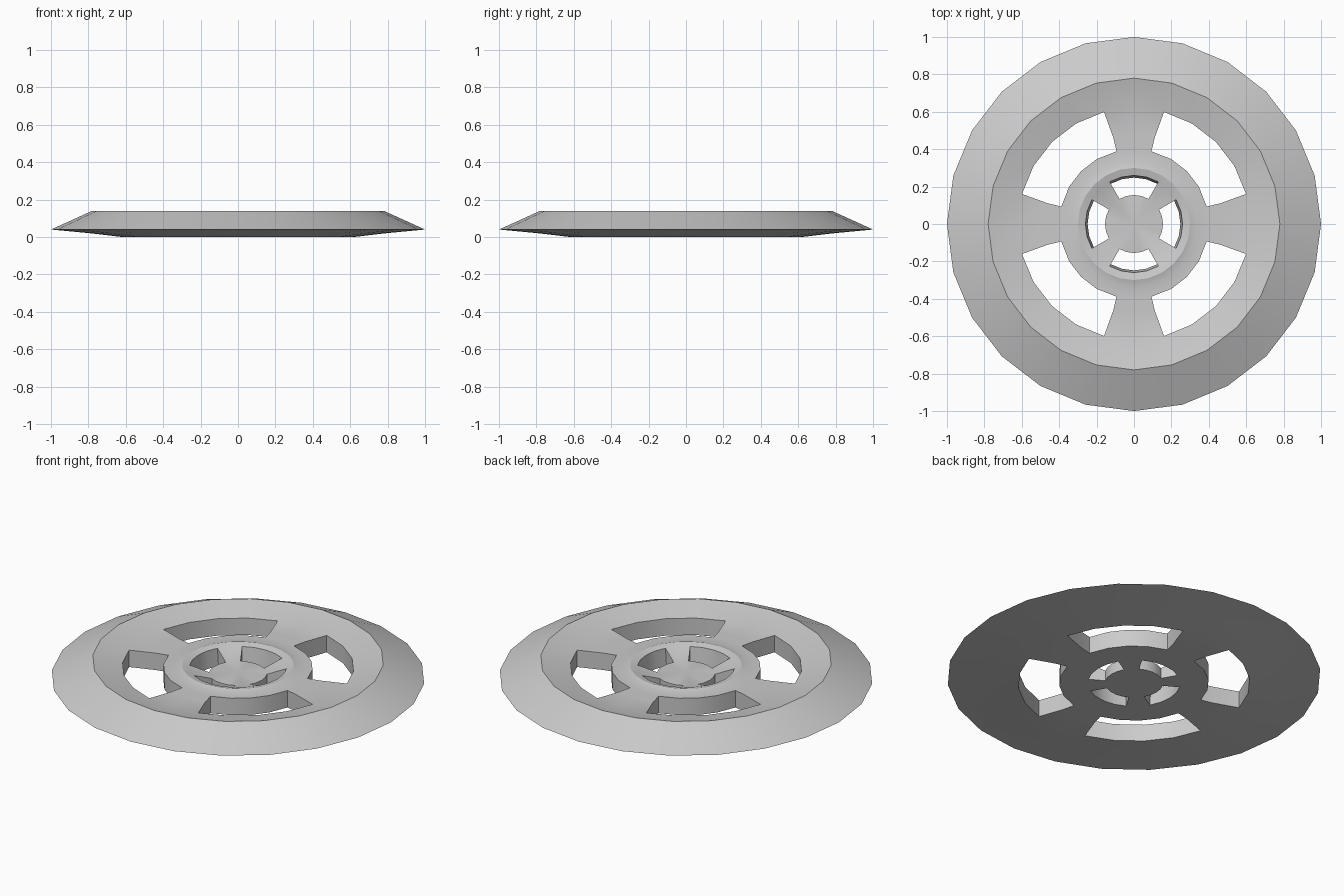
import bpy, bmesh, math

if "Cube" in bpy.data.objects:
    bpy.data.objects.remove(bpy.data.objects["Cube"])

N = 24
# radius on top, radius below, top height, bottom height (centre to rim)
RINGS = [(0, 0, 0.07, 0), (0.155, 0.155, 0.062, 0), (0.26, 0.248, 0.10, 0),
         (0.30, 0.30, 0.11, 0), (0.335, 0.335, 0.10, 0), (0.40, 0.40, 0.10, 0),
         (0.475, 0.475, 0.10, 0), (0.62, 0.62, 0.10, 0.0), (0.78, 0.78, 0.14, 0.019),
         (1.0, 1.0, 0.04, 0.04)]


def solid(ring, k):
    """True where the wheel has material, False in its windows."""
    s = k % 6
    if ring == 1:
        return s in (2, 3)              # four small diagonal spokes
    if ring in (5, 6):
        return s in (0, 5)              # four large spokes
    return 0 <= ring < len(RINGS) - 1


bm = bmesh.new()


def make_vert(i, k, top):
    rt, rb, zt, zb = RINGS[i]
    a = 15.0 * k
    if i in (5, 6):                     # pinch the large spokes near the hub
        a += {1: -1.5, 5: 1.5}.get(k % 6, 0)
    r = rt if top else rb
    return bm.verts.new((r * math.cos(math.radians(a)),
                         r * math.sin(math.radians(a)), zt if top else zb))


top = [[make_vert(i, k, True) for k in range(N)] for i in range(len(RINGS))]
low = [[make_vert(i, k, False) for k in range(N)] for i in range(len(RINGS))]

# top and bottom skins, plus walls around every window
for i in range(len(RINGS) - 1):
    for k in range(N):
        if not solid(i, k):
            continue
        n = (k + 1) % N
        bm.faces.new((top[i][k], top[i + 1][k], top[i + 1][n], top[i][n]))
        bm.faces.new((low[i][n], low[i + 1][n], low[i + 1][k], low[i][k]))
        edges = [((i, k), (i + 1, k), solid(i, (k - 1) % N)),
                 ((i + 1, n), (i, n), solid(i, n)),
                 ((i + 1, k), (i + 1, n), i + 1 == len(RINGS) - 1 or solid(i + 1, k)),
                 ((i, n), (i, k), i == 0 or solid(i - 1, k))]
        for (a, b), (c, d), closed in edges:
            if not closed:
                bm.faces.new((low[a][b], low[c][d], top[c][d], top[a][b]))

bmesh.ops.remove_doubles(bm, verts=bm.verts[:], dist=1e-5)
bmesh.ops.delete(bm, geom=[v for v in bm.verts if not v.link_faces], context='VERTS')
bmesh.ops.recalc_face_normals(bm, faces=bm.faces[:])

mesh = bpy.data.meshes.new("wheel_disc")
bm.to_mesh(mesh)
bm.free()
wheel = bpy.data.objects.new("wheel_disc", mesh)
bpy.context.collection.objects.link(wheel)
bpy.context.view_layer.objects.active = wheel
wheel.select_set(True)
bpy.ops.object.shade_smooth_by_angle(angle=math.radians(25))
